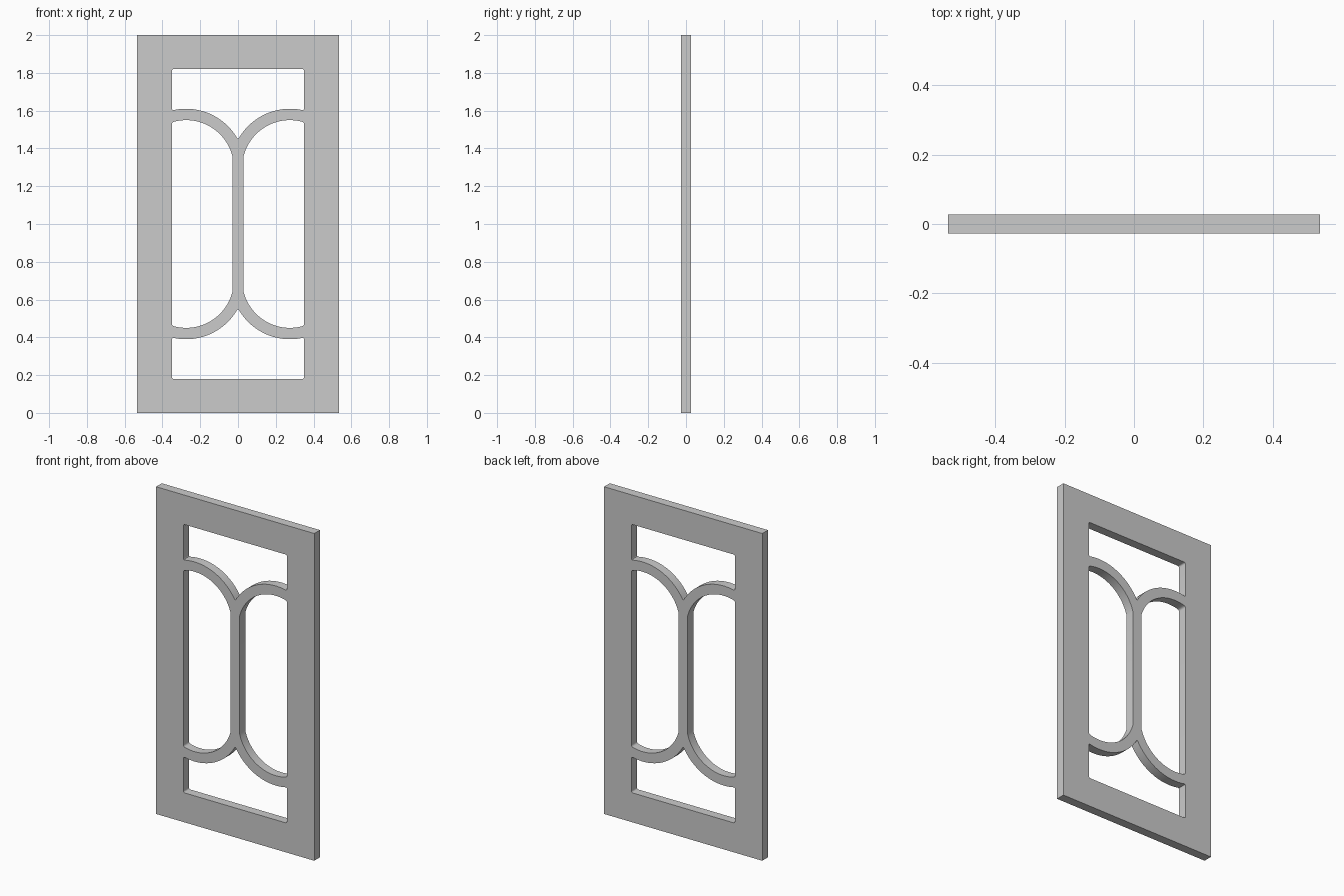
import bpy, bmesh
from math import sin, cos, acos, pi, radians
from mathutils import Vector

if "Cube" in bpy.data.objects:
    bpy.data.objects.remove(bpy.data.objects["Cube"])

HALF_W, HEIGHT, HALF_T = 0.535, 2.0, 0.0275
OPEN_X, OPEN_TOP = 0.35, 1.82
ARC_X, ARC_Z = 0.275, 1.297          # centre of the upper right arch
R_IN, R_OUT, BAR = 0.253, 0.313, 0.03


def arc(r, x_from, x_to, n=24):
    """Points along the upper right arch between two x positions."""
    a, b = (acos((x - ARC_X) / r) for x in (x_from, x_to))
    return [(ARC_X + r * cos(a + (b - a) * i / n), ARC_Z + r * sin(a + (b - a) * i / n))
            for i in range(n + 1)]


def flip_x(pts):
    return [(-x, z) for x, z in reversed(pts)]


def flip_z(pts):
    return [(x, HEIGHT - z) for x, z in reversed(pts)]


def soften(pts, t=0.011, n=4):
    """Round only the sharp corners of a closed outline."""
    pts = [Vector(p) for p in pts]
    out = []
    for i, p in enumerate(pts):
        a, b = pts[i - 1] - p, pts[(i + 1) % len(pts)] - p
        if pi - a.angle(b) < radians(30):
            out.append(p)
            continue
        s = p + a.normalized() * min(t, a.length * 0.9)
        e = p + b.normalized() * min(t, b.length * 0.9)
        for k in range(n + 1):
            u = k / n
            out.append(s * (1 - u) ** 2 + p * 2 * u * (1 - u) + e * u * u)
    return out


# Outer edge of the panel
frame = [(-HALF_W, 0), (HALF_W, 0), (HALF_W, HEIGHT), (-HALF_W, HEIGHT)]

# Tall side opening: arched at both ends
upper = arc(R_IN, OPEN_X, BAR)
side = soften(upper + flip_z(upper))

# End opening: straight at the edge, two arches meeting in a point
right = [(OPEN_X, OPEN_TOP)] + arc(R_OUT, OPEN_X, 0)
end = soften(right + flip_x(right)[1:])

# Filled, extruded outline with the four openings
curve = bpy.data.curves.new("window_panel", 'CURVE')
curve.dimensions, curve.fill_mode, curve.extrude = '2D', 'BOTH', HALF_T
for outline in (frame, side, flip_x(side), end, flip_z(end)):
    spline = curve.splines.new('POLY')
    spline.points.add(len(outline) - 1)
    for point, (x, z) in zip(spline.points, outline):
        point.co = (x, z, 0, 1)
    spline.use_cyclic_u = True
panel = bpy.data.objects.new("window_panel", curve)
bpy.context.collection.objects.link(panel)
panel.rotation_euler.x = pi / 2
bpy.context.view_layer.objects.active = panel
panel.select_set(True)
bpy.ops.object.convert(target='MESH')
panel = bpy.context.object
bpy.ops.object.transform_apply(location=False, rotation=True, scale=False)

# Weld the faces to the rims
bm = bmesh.new()
bm.from_mesh(panel.data)
bmesh.ops.remove_doubles(bm, verts=bm.verts, dist=1e-5)
bmesh.ops.recalc_face_normals(bm, faces=bm.faces)
bm.to_mesh(panel.data)
bm.free()
bpy.ops.object.shade_smooth_by_angle(angle=radians(30))
